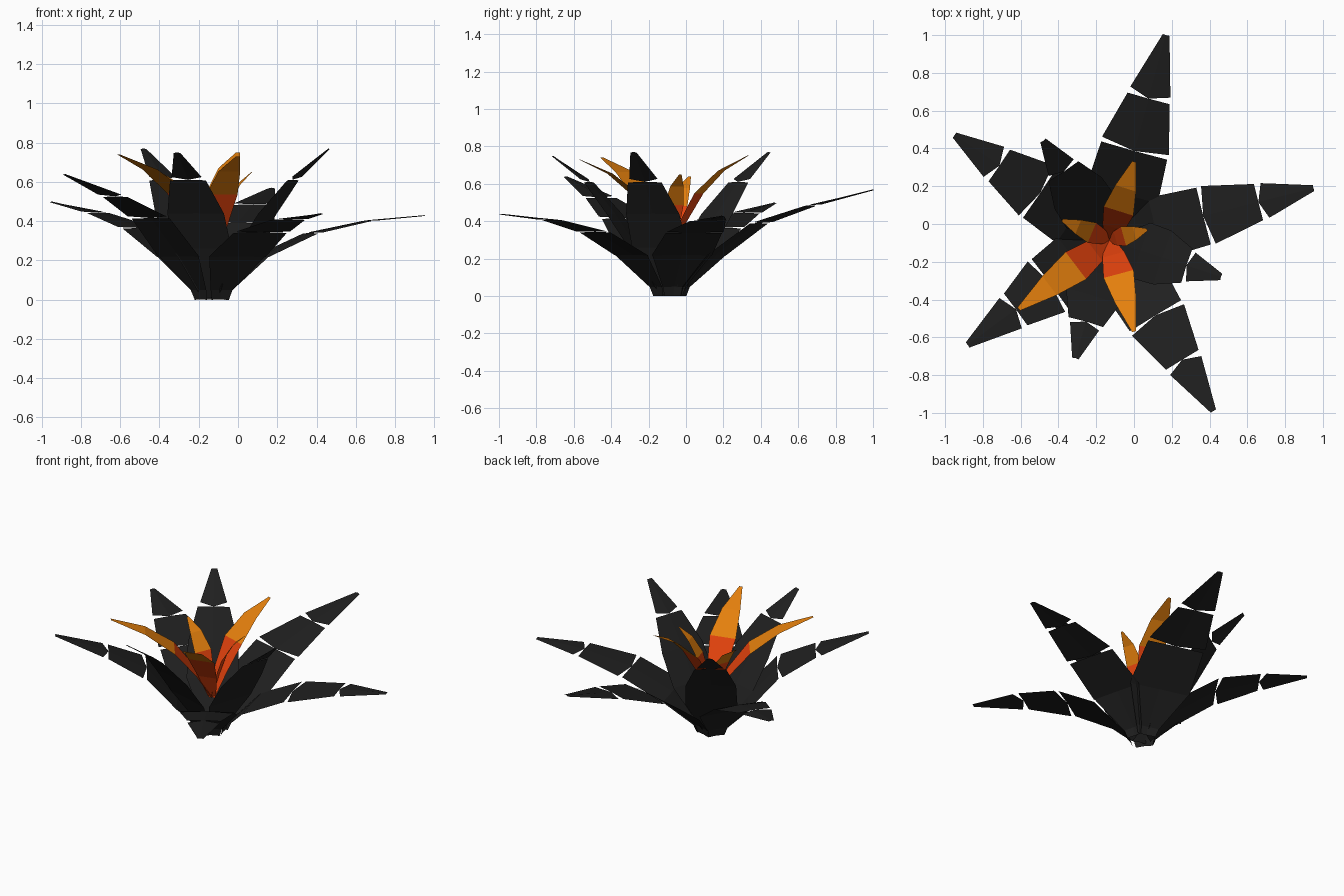
import bpy
from mathutils import Vector

if "Cube" in bpy.data.objects:
    bpy.data.objects.remove(bpy.data.objects["Cube"])

CENTRE = Vector((-0.13, -0.085, 0))


def material(name, rgb):
    m = bpy.data.materials.new(name)
    m.diffuse_color = (*rgb, 1)
    m.use_nodes = True
    m.node_tree.nodes["Principled BSDF"].inputs["Base Color"].default_value = m.diffuse_color
    return m


CHARCOAL = material("charcoal_leaf", (0.014, 0.014, 0.014))
RED = material("red_orange", (0.78, 0.056, 0.004))
ORANGE = material("orange", (0.78, 0.215, 0.004))


def make_object(name, verts, faces, mats, indices):
    mesh = bpy.data.meshes.new(name)
    mesh.from_pydata([tuple(v) for v in verts], [], faces)
    for m in mats:
        mesh.materials.append(m)
    for p, i in zip(mesh.polygons, indices):
        p.material_index = i
    mesh.update()
    obj = bpy.data.objects.new(name, mesh)
    bpy.context.collection.objects.link(obj)


def spine(tip, profile):
    """Midrib points from (distance, height) pairs, plus outward and side directions."""
    out = Vector((tip[0], tip[1], 0)) - CENTRE
    out.z = 0
    out.normalize()
    side = Vector((-out.y, out.x, 0))
    pts = [CENTRE + out * r + Vector((0, 0, z)) for r, z in profile]
    return pts, side


def reach(tip):
    return (Vector((tip[0], tip[1], 0)) - CENTRE).length


def leaf(name, tip, profile, starts, ends, flares, scale):
    """Leaf of plates meeting at the midrib; a flare opens a notch between two plates."""
    pts, side = spine(tip, profile)
    verts, faces = [], []
    for k in range(len(pts) - 1):
        a, b = pts[k], pts[k + 1]
        d = (b - a).normalized()
        n = d.cross(side)
        if n.z < 0:
            n = -n
        wa = side * starts[k] * scale / 2
        wb = side * ends[k] * scale / 2
        s, e = a + d * flares[k] - n * 0.004, b - n * 0.004
        i = len(verts)
        verts += [a, s + wa, e + wb, b, e - wb, s - wa]
        faces += [(i, i + 3, i + 2, i + 1), (i, i + 5, i + 4, i + 3)]
    make_object(name, verts, faces, [CHARCOAL], [0] * len(faces))


# Long outer leaves: tip position, width scale, last joint as a fraction of length
long_leaves = [((0.17, 1.0, 0.57), 1.05, 0.69), ((0.95, 0.19, 0.43), 0.9, 0.73),
               ((0.42, -0.99, 0.44), 0.92, 0.70), ((-0.95, 0.47, 0.50), 0.92, 0.71),
               ((-0.88, -0.64, 0.64), 0.95, 0.66)]
for i, (tip, s, last) in enumerate(long_leaves):
    r, h = reach(tip), tip[2]
    prof = [(0.07, 0.0), (0.085, 0.05), (0.225 * r, 0.22),
            (0.63 * last * r, 0.185 + 0.36 * h), (last * r, 0.155 + 0.58 * h), (r, h)]
    leaf(f"outer_leaf_{i + 1}", tip, prof, (0.11, 0.14, 0.37, 0.35, 0.21),
         (0.14, 0.36, 0.345, 0.22, 0.035), (0, 0, 0, 0.028, 0.036), s)

# Short upright inner leaves
short_leaves = [(0.46, -0.28, 0.77), (-0.48, 0.44, 0.77), (-0.31, -0.71, 0.75)]
for i, tip in enumerate(short_leaves):
    r = reach(tip)
    prof = [(0.04, 0.01), (0.28 * r, 0.26), (0.47 * r, 0.44), (0.69 * r, 0.61), (r, tip[2])]
    leaf(f"inner_leaf_{i + 1}", tip, prof, (0.09, 0.31, 0.30, 0.16),
         (0.31, 0.30, 0.19, 0.035), (0, 0, 0, 0.03), 1.0)


# Flower petals: red-orange at the base, orange towards the tip
def petal(name, tip, scale):
    r, h = reach(tip), tip[2]
    prof = [(0.0, 0.22), (0.16 * r, 0.22 + (h - 0.22) * 0.32),
            (0.37 * r, 0.22 + (h - 0.22) * 0.62),
            (0.66 * r, 0.22 + (h - 0.22) * 0.85), (r, h)]
    pts, side = spine(tip, prof)
    verts, faces, idx = [], [], []
    for p, w in zip(pts, (0.05, 0.12, 0.165, 0.115, 0.02)):
        half = side * w * scale / 2
        verts += [p + half, p - half]
    for k in range(4):
        i = 2 * k
        faces.append((i, i + 1, i + 3, i + 2))
        idx.append(0 if k < 2 else 1)
    make_object(name, verts, faces, [RED, ORANGE], idx)


petals = [((0.0, 0.33, 0.75), 1.0), ((0.07, -0.03, 0.65), 0.65),
          ((0.0, -0.57, 0.73), 1.0), ((-0.61, -0.45, 0.74), 1.1),
          ((-0.38, 0.02, 0.64), 0.7)]
for i, (tip, s) in enumerate(petals):
    petal(f"petal_{i + 1}", tip, s)
